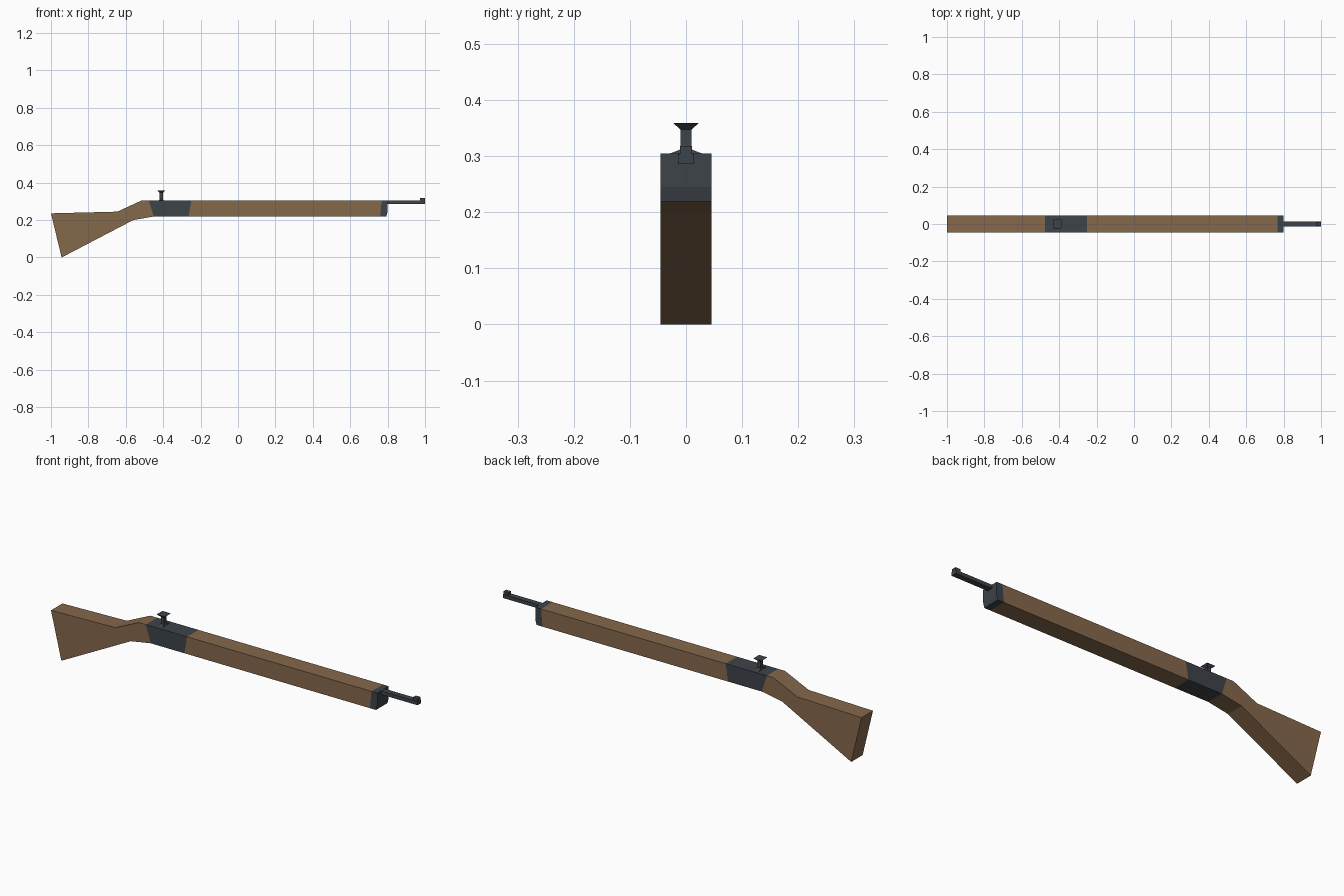
import bpy, bmesh

if "Cube" in bpy.data.objects:
    bpy.data.objects.remove(bpy.data.objects["Cube"])

def material(name, rgb):
    m = bpy.data.materials.new(name)
    m.diffuse_color = (*rgb, 1)
    m.use_nodes = True
    m.node_tree.nodes["Principled BSDF"].inputs["Base Color"].default_value = m.diffuse_color
    return m

WOOD = material("brown wood", (0.235, 0.138, 0.071))
METAL = material("dark metal", (0.048, 0.057, 0.067))

def finish(name, bm, mat):
    bmesh.ops.recalc_face_normals(bm, faces=bm.faces)
    me = bpy.data.meshes.new(name)
    bm.to_mesh(me)
    bm.free()
    me.materials.append(mat)
    ob = bpy.data.objects.new(name, me)
    bpy.context.collection.objects.link(ob)
    return ob

def slab(name, profile, half, mat):
    """Extrude an x-z outline across y."""
    bm = bmesh.new()
    face = bm.faces.new([bm.verts.new((x, -half, z)) for x, z in profile])
    ext = bmesh.ops.extrude_face_region(bm, geom=[face])
    verts = [v for v in ext["geom"] if isinstance(v, bmesh.types.BMVert)]
    bmesh.ops.translate(bm, verts=verts, vec=(0, 2 * half, 0))
    return finish(name, bm, mat)

def loft(name, cx, rings, mat):
    """Stack rectangles (half x, half y, z) into one solid."""
    bm = bmesh.new()
    loops = [[bm.verts.new((cx + sx * hx, sy * hy, z))
              for sx, sy in ((-1, -1), (1, -1), (1, 1), (-1, 1))]
             for hx, hy, z in rings]
    for a, b in zip(loops, loops[1:]):
        for i in range(4):
            j = (i + 1) % 4
            bm.faces.new((a[i], a[j], b[j], b[i]))
    bm.faces.new(loops[0])
    bm.faces.new(loops[-1])
    return finish(name, bm, mat)

W = 0.045
# Shoulder stock with bent grip
slab("stock", [(-1, 0.236), (-0.943, 0), (-0.56, 0.2), (-0.45, 0.219),
               (-0.477, 0.305), (-0.515, 0.305), (-0.645, 0.245)], W, WOOD)
# Metal receiver, slanted at both ends
slab("receiver", [(-0.477, 0.305), (-0.45, 0.219), (-0.264, 0.219), (-0.25, 0.305)], W, METAL)
# Long wooden fore-end
slab("fore_end", [(-0.25, 0.305), (-0.264, 0.219), (0.76, 0.219), (0.768, 0.305)], W, WOOD)
# Nose cap with a chamfered lower edge
slab("nose_cap", [(0.768, 0.305), (0.76, 0.219), (0.793, 0.219), (0.8, 0.245), (0.8, 0.305)], W, METAL)
# Barrel and front sight block
slab("barrel", [(0.79, 0.286), (1, 0.286), (1, 0.304), (0.79, 0.304)], 0.014, METAL)
slab("front_sight", [(0.973, 0.3), (1, 0.3), (1, 0.318), (0.973, 0.318)], 0.011, METAL)
# Rear sight: low foot, post and flared top
loft("rear_sight_foot", -0.41, [(0.012, 0.03, 0.304), (0.009, 0.0095, 0.312)], METAL)
loft("rear_sight", -0.41, [(0.009, 0.0095, 0.303), (0.009, 0.0095, 0.347),
                           (0.023, 0.023, 0.359)], METAL)
